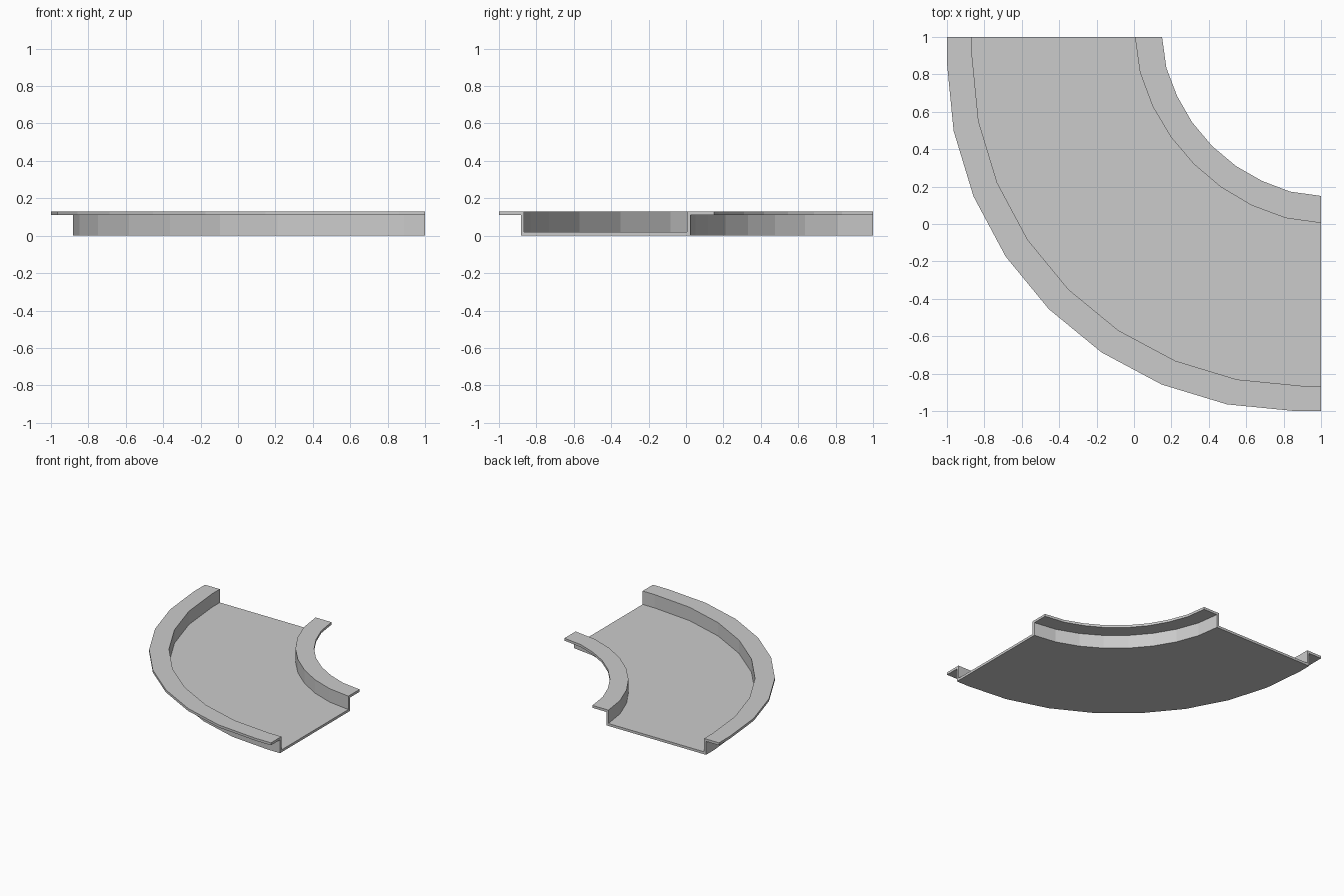
import bpy
import bmesh
from math import sin, cos, pi
from mathutils import Vector

cube = bpy.data.objects.get("Cube")
if cube:
    bpy.data.objects.remove(cube, do_unlink=True)

STEP = pi / 16
FLOOR, LIP, TOP = 0.02, 0.11, 0.13


def mirrored(half):
    """Complete a rail by swapping x and y about the diagonal."""
    half = [Vector(p) for p in half]
    return half + [p.yx for p in reversed(half[:-1])]


def outer_rail(centre, radius):
    """Quarter bend with a short straight run at each end."""
    bend = [(centre - radius * cos(i * STEP), centre - radius * sin(i * STEP))
            for i in range(5)]
    return mirrored([(centre - radius, 1)] + bend)


def blend(a, b, t):
    return [p.lerp(q, t) for p, q in zip(a, b)]


# Plan curves of the two rims
outer_tip = outer_rail(0.86, 1.86)
outer_face = outer_rail(0.893, 1.758)
outer_back = blend(outer_face, outer_tip, 0.13)
inner_tip = mirrored([(0.15, 1), (0.173, 0.835), (0.23, 0.685), (0.31, 0.545), (0.417, 0.417)])
inner_face = mirrored([(0.005, 1), (0.032, 0.81), (0.1, 0.628), (0.197, 0.465), (0.32, 0.32)])
inner_back = blend(inner_face, inner_tip, 0.13)

# Cross-section of the tray, one rail per corner
section = [(outer_tip, TOP), (outer_face, TOP), (outer_face, FLOOR),
           (inner_face, FLOOR), (inner_face, TOP), (inner_tip, TOP),
           (inner_tip, LIP), (inner_back, LIP), (inner_back, 0),
           (outer_back, 0), (outer_back, LIP), (outer_tip, LIP)]

bm = bmesh.new()
rails = [[bm.verts.new((p.x, p.y, z)) for p in rail] for rail, z in section]
for a, b in zip(rails, rails[1:] + rails[:1]):
    if len(a) == len(b):
        for i in range(len(a) - 1):
            bm.faces.new((a[i], a[i + 1], b[i + 1], b[i]))
    else:
        # Floor and underside span the whole channel
        bm.faces.new(a + b[::-1])
# Open channel ends
for end in (0, -1):
    bm.faces.new([rail[end] for rail in rails])
bmesh.ops.recalc_face_normals(bm, faces=bm.faces)

mesh = bpy.data.meshes.new("curved_channel")
bm.to_mesh(mesh)
bm.free()

grey = bpy.data.materials.new("light_grey")
grey.use_nodes = True
colour = (0.6, 0.6, 0.6, 1)
grey.diffuse_color = colour
grey.node_tree.nodes["Principled BSDF"].inputs["Base Color"].default_value = colour
mesh.materials.append(grey)

channel = bpy.data.objects.new("curved_channel", mesh)
bpy.context.collection.objects.link(channel)
